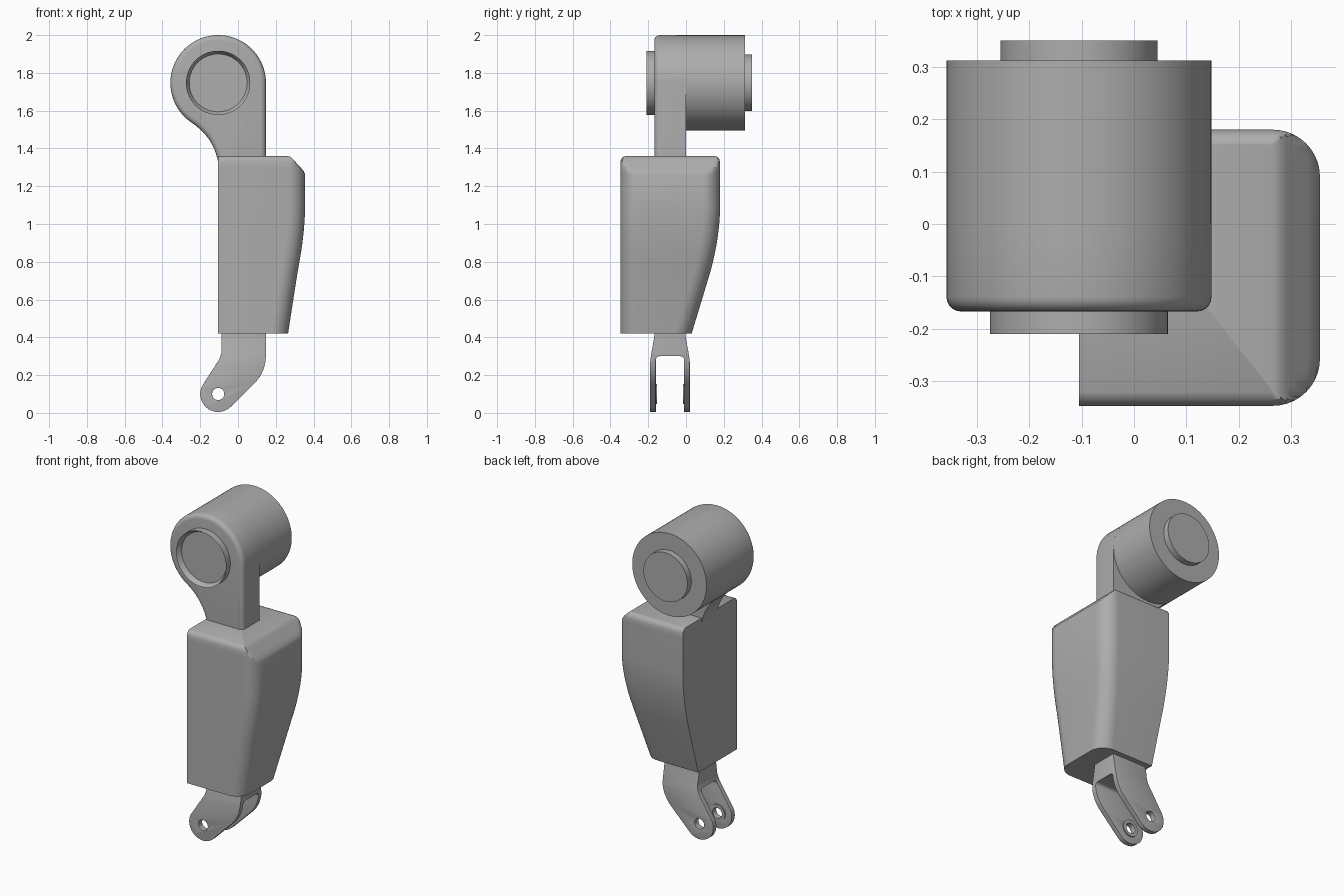
import bpy, bmesh
from math import sin, cos, pi, radians

cube = bpy.data.objects.get("Cube")
if cube:
    bpy.data.objects.remove(cube, do_unlink=True)

grey = bpy.data.materials.new("mid_grey")
grey.use_nodes = True
COL = (0.42, 0.42, 0.42, 1)
grey.diffuse_color = COL
grey.node_tree.nodes["Principled BSDF"].inputs["Base Color"].default_value = COL

PX = -0.105            # x of both pivots
HEAD_Z, PIN_Z = 1.747, 0.1
HEAD_R = 0.253


def arc(cx, cy, r, a0, a1, n):
    """Points along an arc, angles in degrees."""
    return [(cx + r * cos(radians(a0 + (a1 - a0) * i / n)),
             cy + r * sin(radians(a0 + (a1 - a0) * i / n))) for i in range(n + 1)]


def circle(cx, cy, r, n=64):
    return arc(cx, cy, r, 0, 360, n)[:-1]


def bezier(p0, p1, p2, n=8):
    """Inner points of a quadratic curve."""
    return [tuple((1 - t) ** 2 * a + 2 * t * (1 - t) * b + t * t * c
                  for a, b, c in zip(p0, p1, p2))
            for t in (i / n for i in range(1, n))]


def finish(name, bm):
    bmesh.ops.recalc_face_normals(bm, faces=bm.faces[:])
    mesh = bpy.data.meshes.new(name)
    bm.to_mesh(mesh)
    bm.free()
    ob = bpy.data.objects.new(name, mesh)
    bpy.context.collection.objects.link(ob)
    mesh.materials.append(grey)
    return ob


def prism(name, pts, lo, hi, axis="y", bevel=0, recess=None):
    """Extrude a profile along y (points are x,z) or x (points are y,z)."""
    bm = bmesh.new()

    def put(p, d):
        return (p[0], d, p[1]) if axis == "y" else (d, p[0], p[1])
    front = [bm.verts.new(put(p, lo)) for p in pts]
    back = [bm.verts.new(put(p, hi)) for p in pts]
    n = len(pts)
    cap = bm.faces.new(front)
    bm.faces.new(back)
    for i in range(n):
        j = (i + 1) % n
        bm.faces.new((front[i], front[j], back[j], back[i]))
    bmesh.ops.recalc_face_normals(bm, faces=bm.faces[:])
    if recess:
        bmesh.ops.inset_region(bm, faces=[cap], thickness=recess[0])
        for v in cap.verts:
            v.co.y += recess[1]
    if bevel:
        bmesh.ops.bevel(bm, geom=cap.edges[:], offset=bevel, segments=5,
                        profile=0.5, affect="EDGES", clamp_overlap=True)
    return finish(name, bm)


def apply_mod(ob, kind, **settings):
    mod = ob.modifiers.new(kind.lower(), kind)
    for key, value in settings.items():
        setattr(mod, key, value)
    bpy.context.view_layer.objects.active = ob
    bpy.ops.object.modifier_apply(modifier=mod.name)


def boolean(ob, cutter, operation):
    apply_mod(ob, "BOOLEAN", object=cutter, operation=operation, solver="EXACT")
    bpy.data.objects.remove(cutter, do_unlink=True)


# Upper arm: round head flowing into a straight neck
head = arc(PX, HEAD_Z, HEAD_R, 0, 235, 56)
neck_end = (PX + 0.001, 1.32)
neck = bezier(head[-1], (-0.127, 1.46), neck_end, 10)
right = PX + HEAD_R
prism("upper_arm", head + neck + [neck_end, (PX + 0.001, 1.2), (right, 1.2)],
      -0.167, 0, bevel=0.028)

# Joint barrel and its end caps
prism("joint_barrel", circle(PX, HEAD_Z, HEAD_R, 80), -0.05, 0.312)
prism("front_cap", circle(PX, HEAD_Z, 0.17), -0.21, -0.1, recess=(0.017, 0.03))
prism("rear_cap", circle(PX, HEAD_Z, 0.15), 0.25, 0.35)

# Shell: stacked sections, tapering below and chamfered on the left at the top
FRONT, CORNER = -0.347, 0.09
levels = []            # height, left limit, back limit, chamfer limit, edge rounding
x_side = [(0.265, 0.42), (0.316, 0.75)] + \
    bezier((0.316, 0.75), (0.352, 0.93), (0.355, 1.08), 8) + [(0.355, 1.08)]
y_side = [(0.03, 0.42), (0.13, 0.75)] + \
    bezier((0.13, 0.75), (0.178, 0.92), (0.18, 1.08), 8) + [(0.18, 1.08)]
for (x, z), (y, _) in zip(x_side, y_side):
    levels.append((z, x, y, 1, 0))
for z, limit, inset in [(1.262, 0.355, 0), (1.28, 0.348, 0), (1.3, 0.331, 0),
                        (1.33, 0.303, 0), (1.343, 0.291, 0.004),
                        (1.354, 0.28, 0.012), (1.36, 0.265, 0.026)]:
    levels.append((z, 0.355, 0.18, limit, inset))

bm = bmesh.new()
rings = []
for z, x, y, limit, inset in levels:
    lo, hi = FRONT + inset, y - inset
    pts = [(PX, lo)] + arc(x - CORNER, lo + CORNER, CORNER, -90, 0, 10)
    pts += arc(x - CORNER, hi - CORNER, CORNER, 0, 90, 10) + [(PX, hi)]
    rings.append([bm.verts.new((min(px, limit), py, z)) for px, py in pts])
for a, b in zip(rings, rings[1:]):
    for i in range(len(a)):
        j = (i + 1) % len(a)
        bm.faces.new((a[i], a[j], b[j], b[i]))
bm.faces.new(rings[0])
bm.faces.new(rings[-1])
finish("forearm_shell", bm)

# Lower fork: bent side outline crossed with a forked end outline
tip = arc(PX, PIN_Z, 0.095, 150, 315, 28)
outline = [(-0.088, 0.5), (-0.088, 0.37)]
outline += bezier((-0.088, 0.37), (-0.08, 0.31), (-0.108, 0.27), 8) + [(-0.108, 0.27)]
outline += tip + [(0.085, 0.155)]
outline += bezier((0.085, 0.155), (0.148, 0.215), (0.148, 0.31), 10)
outline += [(0.148, 0.31), (0.148, 0.5)]
fork = prism("lower_fork", outline, -0.25, 0.1)

MID = -0.085
half = [(0.082, 0.5), (0.082, 0.41), (0.086, 0.385), (0.1, 0.31), (0.105, 0.27),
        (0.105, -0.05), (0.075, -0.05)] + arc(0.055, 0.28, 0.02, 0, 90, 5)
ends = [(MID + y, z) for y, z in half] + [(MID - y, z) for y, z in reversed(half)]
boolean(fork, prism("fork_ends", ends, -0.5, 0.5, axis="x"), "INTERSECT")
boolean(fork, prism("pin_hole", circle(PX, PIN_Z, 0.032, 32), -0.5, 0.5), "DIFFERENCE")
apply_mod(fork, "BEVEL", width=0.009, segments=3, limit_method="ANGLE",
          angle_limit=radians(50))

# Raised pin bosses on the inner faces of the fork
for side, name in ((-1, "front_pin_boss"), (1, "rear_pin_boss")):
    inner, outer = MID + side * 0.069, MID + side * 0.08
    boss = prism(name, circle(PX, PIN_Z, 0.052, 32), min(inner, outer), max(inner, outer))
    boolean(boss, prism("boss_hole", circle(PX, PIN_Z, 0.032, 32), -0.5, 0.5), "DIFFERENCE")

# Smooth shading with sharp edges kept
for ob in bpy.context.scene.objects:
    ob.select_set(ob.type == "MESH")
bpy.context.view_layer.objects.active = fork
bpy.ops.object.shade_smooth_by_angle(angle=radians(32))
